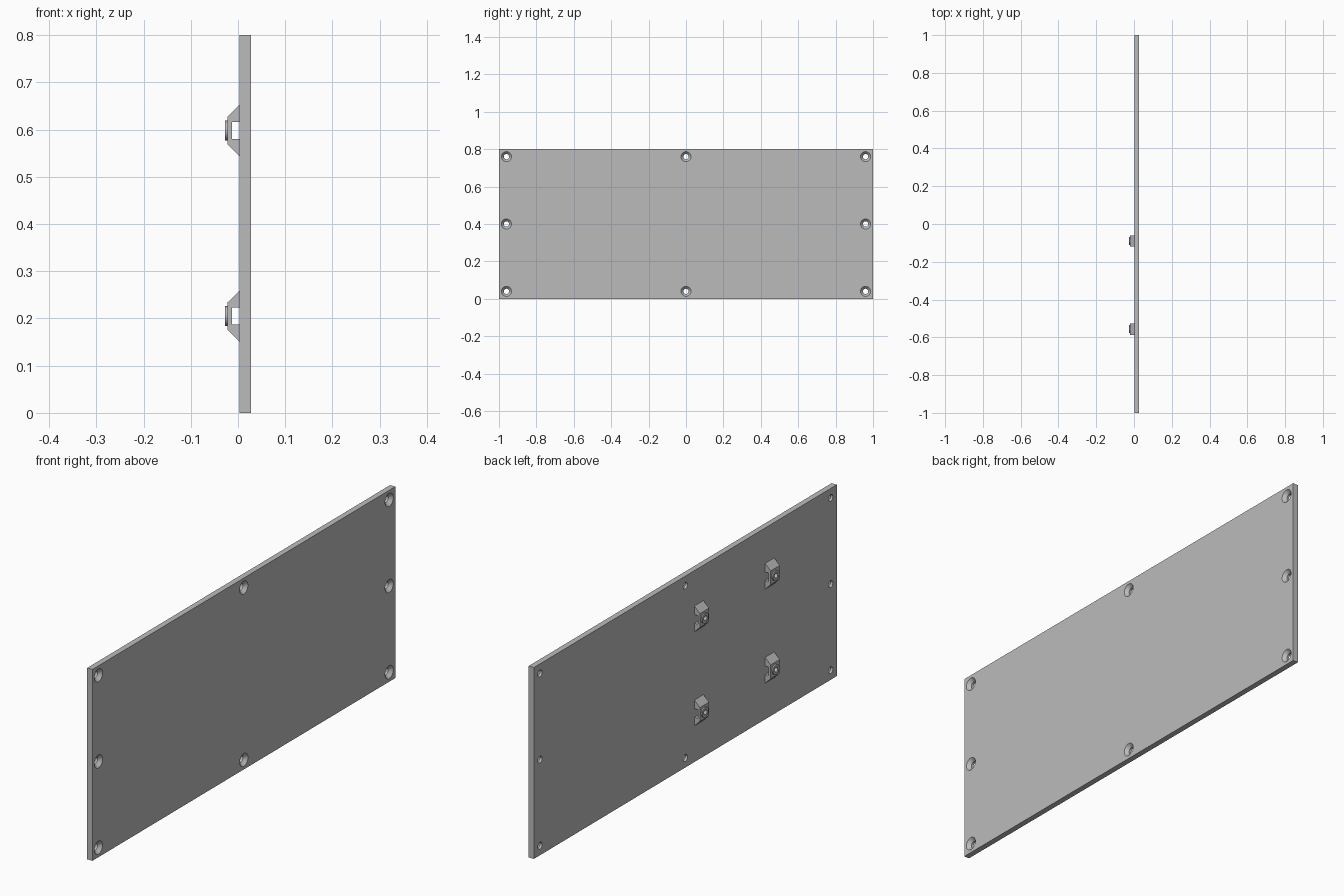
import bpy, bmesh, math
from mathutils import Matrix, Vector

cube = bpy.data.objects.get("Cube")
if cube:
    bpy.data.objects.remove(cube, do_unlink=True)

grey = bpy.data.materials.new("plain grey")
grey.use_nodes = True
colour = (0.5, 0.5, 0.5, 1)
grey.diffuse_color = colour
grey.node_tree.nodes["Principled BSDF"].inputs["Base Color"].default_value = colour


def finish(name, bm):
    bmesh.ops.recalc_face_normals(bm, faces=bm.faces)
    mesh = bpy.data.meshes.new(name)
    bm.to_mesh(mesh)
    bm.free()
    mesh.materials.append(grey)
    obj = bpy.data.objects.new(name, mesh)
    bpy.context.collection.objects.link(obj)
    return obj


def rods(name, spots, x0, x1, r0, r1):
    """Cylinders or cones along x, one at each (y, z) spot."""
    bm = bmesh.new()
    for y, z in spots:
        place = Matrix.Translation(((x0 + x1) / 2, y, z)) @ Matrix.Rotation(math.pi / 2, 4, 'Y')
        bmesh.ops.create_cone(bm, cap_ends=True, segments=32, radius1=r0,
                              radius2=r1, depth=x1 - x0, matrix=place)
    return finish(name, bm)


def cut(obj, cutter):
    mod = obj.modifiers.new("cut", 'BOOLEAN')
    mod.operation = 'DIFFERENCE'
    mod.solver = 'EXACT'
    mod.object = cutter
    cutter.hide_render = True
    select(obj)
    bpy.ops.object.modifier_apply(modifier=mod.name)


def select(obj):
    bpy.ops.object.select_all(action='DESELECT')
    obj.select_set(True)
    bpy.context.view_layer.objects.active = obj


BACK, FACE, HEIGHT = 0.003, 0.027, 0.8

# flat panel
bm = bmesh.new()
bmesh.ops.create_cube(bm, size=1)
bmesh.ops.scale(bm, vec=(FACE - BACK, 2, HEIGHT), verts=bm.verts)
bmesh.ops.translate(bm, vec=((FACE + BACK) / 2, 0, HEIGHT / 2), verts=bm.verts)
panel = finish("panel", bm)

# countersunk screw holes around the rim
holes = [(y, z) for y in (-0.96, 0, 0.96) for z in (0.04, 0.4, 0.76) if (y, z) != (0, 0.4)]
drill = rods("hole_cutter", holes, -0.02, 0.05, 0.014, 0.014)
sink = rods("countersink_cutter", holes, 0.013, 0.029, 0.014, 0.029)
cut(panel, drill)
cut(panel, sink)

# bridge brackets with a slot behind and a drilled round boss
mounts = [(y, z) for y in (-0.09, -0.557) for z in (0.205, 0.598)]
half = [(BACK, 0.054), (-0.022, 0.029)]
slot = [(-0.013, 0.018), (BACK, 0.018)]
outline = half + [(x, -z) for x, z in reversed(half)]
outline += [(x, -z) for x, z in reversed(slot)] + slot

bm = bmesh.new()
for y, z in mounts:
    side = bm.faces.new([bm.verts.new((px, y - 0.03, z + pz)) for px, pz in outline])
    grown = bmesh.ops.extrude_face_region(bm, geom=[side], use_keep_orig=True)
    moved = [v for v in grown["geom"] if isinstance(v, bmesh.types.BMVert)]
    bmesh.ops.translate(bm, vec=Vector((0, 0.06, 0)), verts=moved)
brackets = finish("mounting_brackets", bm)
bosses = rods("bracket_bosses", mounts, -0.027, -0.022, 0.021, 0.021)
bore = rods("bore_cutter", mounts, -0.05, -0.005, 0.01, 0.01)
cut(brackets, bore)
cut(bosses, bore)

for cutter in (drill, sink, bore):
    bpy.data.objects.remove(cutter, do_unlink=True)
for obj in (panel, brackets, bosses):
    select(obj)
    bpy.ops.object.shade_smooth_by_angle(angle=math.radians(30))
